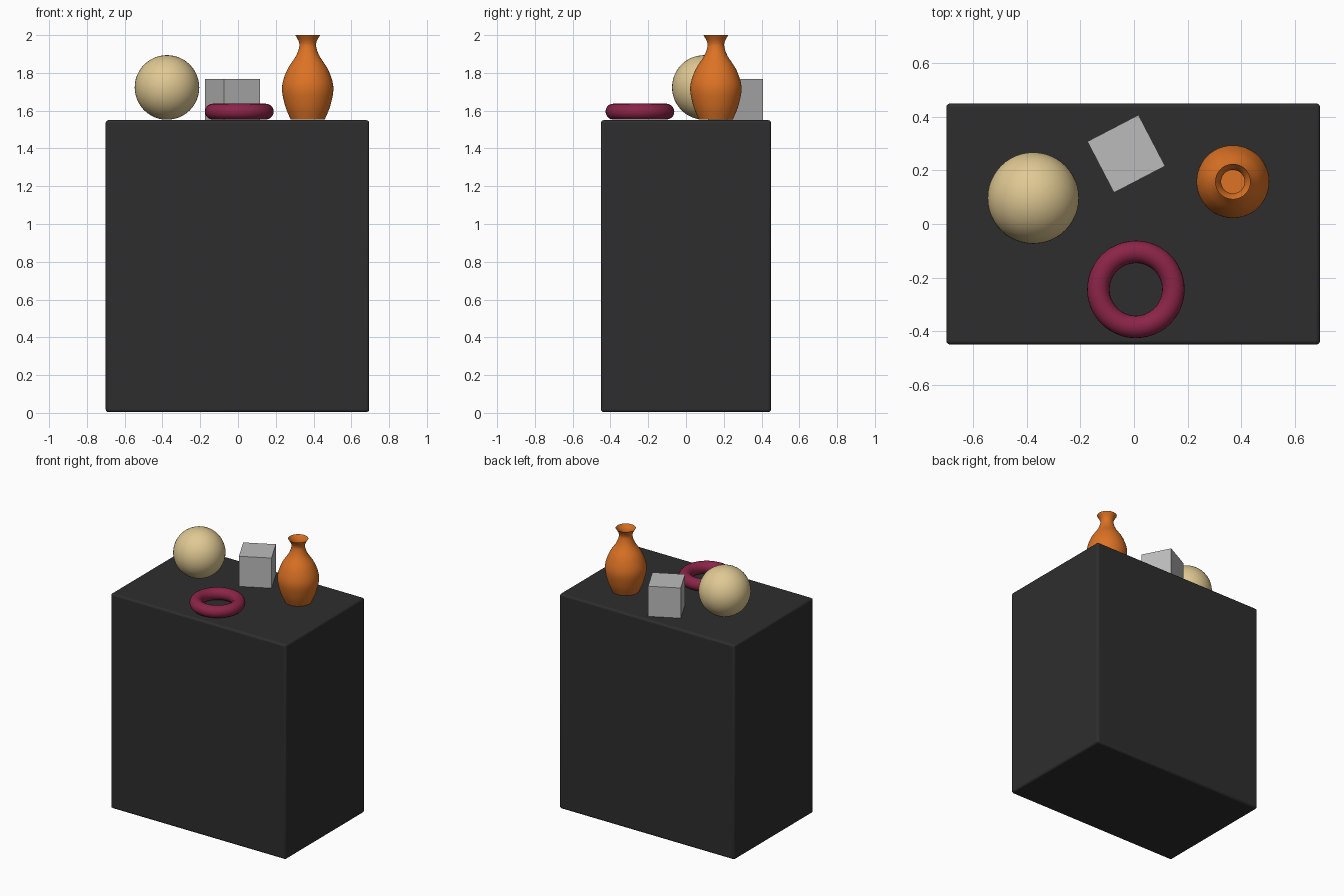
import bpy, bmesh, math
from mathutils import Matrix, Vector

if "Cube" in bpy.data.objects:
    bpy.data.objects.remove(bpy.data.objects["Cube"], do_unlink=True)

TOP = 1.55  # height of the plinth top


def material(name, color):
    mat = bpy.data.materials.new(name)
    mat.use_nodes = True
    mat.diffuse_color = (*color, 1)
    mat.node_tree.nodes["Principled BSDF"].inputs["Base Color"].default_value = (*color, 1)
    return mat


def finish(obj, name, mat, smooth=True):
    obj.name = obj.data.name = name
    obj.data.materials.append(mat)
    if smooth:
        bpy.ops.object.select_all(action="DESELECT")
        obj.select_set(True)
        bpy.context.view_layer.objects.active = obj
        bpy.ops.object.shade_smooth_by_angle(angle=math.radians(40))
    return obj


def box(name, size, location, mat, turn=0, bevel=0):
    bpy.ops.mesh.primitive_cube_add(size=1, location=location, rotation=(0, 0, turn))
    obj = bpy.context.object
    obj.scale = size
    bpy.ops.object.transform_apply(location=False, rotation=False, scale=True)
    if bevel:
        mod = obj.modifiers.new("rounded_edges", "BEVEL")
        mod.width = bevel
        mod.segments = 3
    return finish(obj, name, mat, smooth=bool(bevel))


def smooth_profile(points, steps=6):
    """Catmull-Rom curve through radius and height pairs."""
    pts = [Vector((r, 0, z)) for r, z in points]
    pts = [pts[0]] + pts + [pts[-1]]
    curve = []
    for a, b, c, d in zip(pts, pts[1:], pts[2:], pts[3:]):
        for i in range(steps):
            t = i / steps
            curve.append(0.5 * (2 * b + (c - a) * t + (2 * a - 5 * b + 4 * c - d) * t * t
                                + (3 * b - a - 3 * c + d) * t ** 3))
    return curve + [pts[-1]]


def lathe(name, profile, location, mat, segments=48):
    bm = bmesh.new()
    verts = [bm.verts.new(p) for p in profile]
    edges = [bm.edges.new(pair) for pair in zip(verts, verts[1:])]
    bmesh.ops.spin(bm, geom=verts + edges, cent=(0, 0, 0), axis=(0, 0, 1),
                   angle=math.tau, steps=segments)
    bmesh.ops.remove_doubles(bm, verts=bm.verts, dist=1e-5)
    bmesh.ops.recalc_face_normals(bm, faces=bm.faces)
    # face the wall outward
    wall = max(bm.faces, key=lambda f: f.calc_center_median().xy.length)
    if wall.normal.xy.dot(wall.calc_center_median().xy) < 0:
        bmesh.ops.reverse_faces(bm, faces=bm.faces)
    mesh = bpy.data.meshes.new(name)
    bm.to_mesh(mesh)
    bm.free()
    obj = bpy.data.objects.new(name, mesh)
    bpy.context.collection.objects.link(obj)
    obj.location = location
    return finish(obj, name, mat)


charcoal = material("charcoal", (0.027, 0.027, 0.027))
grey = material("light_grey", (0.5, 0.5, 0.5))
sand = material("sand", (0.74, 0.58, 0.29))
crimson = material("crimson", (0.26, 0.018, 0.065))
orange = material("orange", (0.72, 0.17, 0.018))

# Plinth
box("plinth", (1.395, 0.9, TOP - 0.005), (-0.003, 0, TOP / 2 + 0.002), charcoal, bevel=0.014)

# Ball
bpy.ops.mesh.primitive_uv_sphere_add(segments=48, ring_count=24, radius=0.171,
                                     location=(-0.376, 0.097, TOP + 0.173))
finish(bpy.context.object, "ball", sand)

# Turned block
box("block", (0.215, 0.215, 0.217), (-0.029, 0.262, TOP + 0.11), grey, turn=math.radians(27.5))

# Ring
bpy.ops.mesh.primitive_torus_add(major_radius=0.14, minor_radius=0.042, major_segments=48,
                                 minor_segments=20, location=(0.007, -0.244, TOP + 0.045))
finish(bpy.context.object, "ring", crimson)

# Vase, an open shell with a closed foot
silhouette = [(0.09, 0), (0.12, 0.075), (0.136, 0.17), (0.11, 0.26), (0.063, 0.335),
              (0.045, 0.385), (0.048, 0.415), (0.066, 0.447)]
foot = [Vector((0, 0, 0))]
lathe("vase", foot + smooth_profile(silhouette), (0.369, 0.158, TOP + 0.003), orange)
